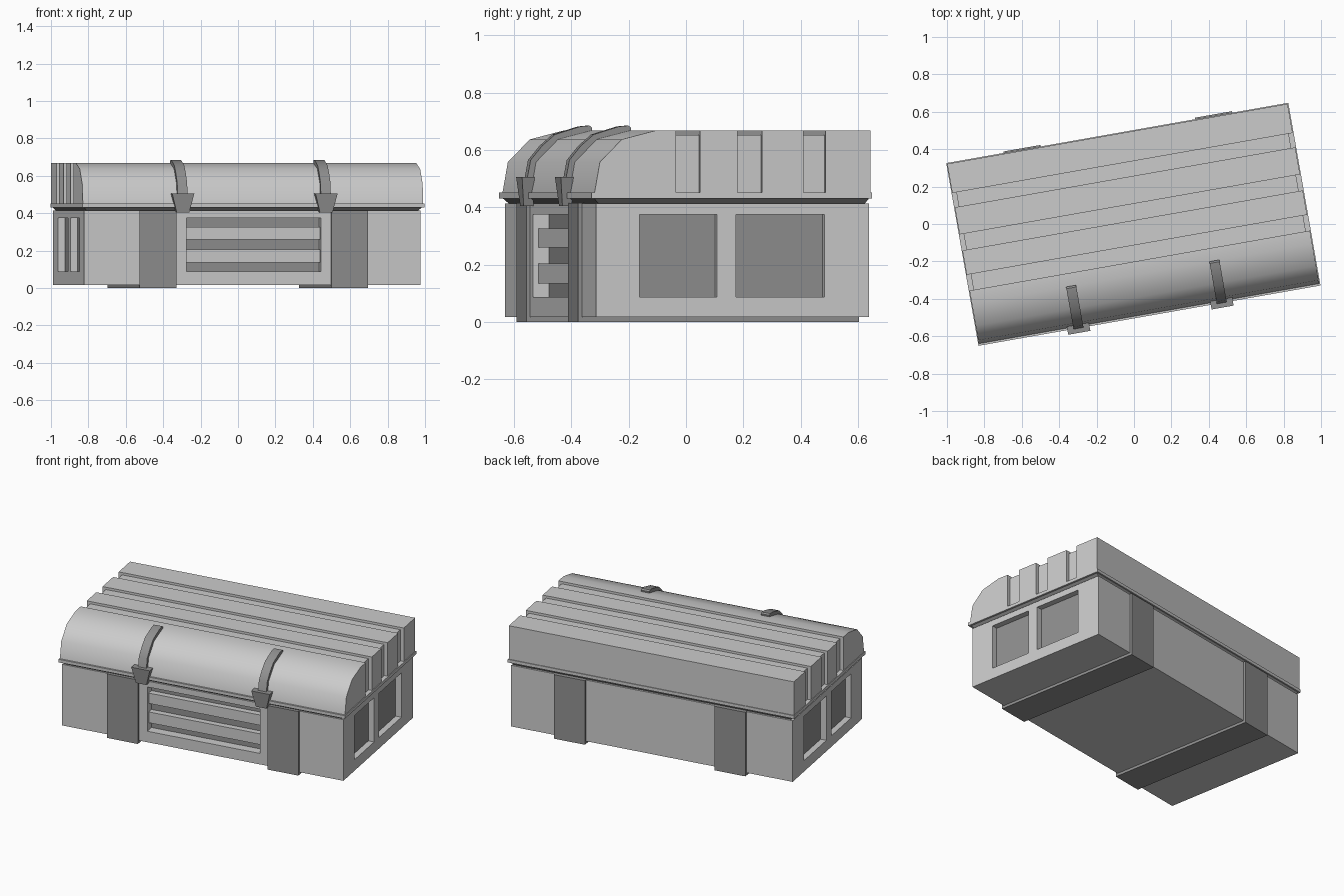
import bpy, bmesh, math

if "Cube" in bpy.data.objects:
    bpy.data.objects.remove(bpy.data.objects["Cube"])

TURN = math.radians(10)          # the whole chest is turned on its base
dark = bpy.data.materials.new("dark_grey")
dark.diffuse_color = (0.28, 0.28, 0.28, 1)
dark.use_nodes = True
dark.node_tree.nodes["Principled BSDF"].inputs["Base Color"].default_value = dark.diffuse_color


def finish(name, bm, mat=None):
    bmesh.ops.recalc_face_normals(bm, faces=bm.faces)
    me = bpy.data.meshes.new(name)
    bm.to_mesh(me)
    bm.free()
    ob = bpy.data.objects.new(name, me)
    bpy.context.collection.objects.link(ob)
    ob.rotation_euler.z = TURN
    if mat:
        me.materials.append(mat)
    return ob


def loft(name, ring_a, ring_b, mat=None):
    """Solid between two matching rings of points."""
    bm = bmesh.new()
    a = [bm.verts.new(p) for p in ring_a]
    b = [bm.verts.new(p) for p in ring_b]
    bm.faces.new(a)
    bm.faces.new(b)
    for i in range(len(a)):
        j = (i + 1) % len(a)
        bm.faces.new((a[i], a[j], b[j], b[i]))
    return finish(name, bm, mat)


def prism(name, profile, x0, x1, mat=None):
    """Side profile of (y, z) points extruded along x."""
    return loft(name, [(x0, y, z) for y, z in profile],
                [(x1, y, z) for y, z in profile], mat)


def box(name, x0, x1, y0, y1, z0, z1, mat=None):
    return prism(name, [(y0, z0), (y1, z0), (y1, z1), (y0, z1)], x0, x1, mat)


def select_only(ob):
    bpy.ops.object.select_all(action='DESELECT')
    ob.select_set(True)
    bpy.context.view_layer.objects.active = ob


def carve(ob, cutter):
    bpy.context.view_layer.update()
    mod = ob.modifiers.new("carve", 'BOOLEAN')
    mod.operation = 'DIFFERENCE'
    mod.solver = 'EXACT'
    mod.object = cutter
    select_only(ob)
    bpy.ops.object.modifier_apply(modifier=mod.name)
    bpy.data.objects.remove(cutter)


def smooth(ob, degrees):
    select_only(ob)
    bpy.ops.object.shade_smooth_by_angle(angle=math.radians(degrees))


# body with a recessed front panel and two recessed windows on each end
XL, XR, YF, YB = -0.919, 0.906, -0.478, 0.488
Z0, Z1 = 0.088, 0.375
body = box("body", XL, XR, YF, YB, 0.017, 0.413)
carve(body, box("cutter", -0.365, 0.365, YF - 0.1, YF + 0.06, Z0, Z1))
for y0, y1 in ((-0.325, -0.05), (0.018, 0.33)):
    carve(body, box("cutter", XR - 0.04, XR + 0.1, y0, y1, Z0, Z1))
    carve(body, box("cutter", XL - 0.1, XL + 0.04, y0, y1, Z0, Z1))
    box("window_right", XR - 0.045, XR - 0.038, y0, y1, Z0, Z1, dark)
    box("window_left", XL + 0.038, XL + 0.045, y0, y1, Z0, Z1, dark)

# front panel backing and slats
box("front_panel", -0.365, 0.365, YF + 0.058, YF + 0.065, Z0, Z1, dark)
for z0, z1 in ((0.135, 0.205), (0.26, 0.327)):
    box("front_slat", -0.365, 0.365, YF + 0.02, YF + 0.062, z0, z1)

# neck and rim between body and lid
loft("neck", [(x, y, 0.408) for x, y in ((-0.9, -0.462), (0.89, -0.462), (0.89, 0.472), (-0.9, 0.472))],
     [(x, y, 0.432) for x, y in ((-0.922, -0.487), (0.914, -0.487), (0.914, 0.487), (-0.922, 0.487))], dark)
box("rim", -0.932, 0.925, -0.497, 0.495, 0.431, 0.451)

# lid: recessed core, rounded front section and raised ribs
LX0, LX1, TOP = -0.928, 0.92, 0.668
box("lid_core", LX0 + 0.022, LX1 - 0.022, -0.25, 0.47, 0.445, TOP - 0.015)
curve = [(-0.487, 0.445), (-0.467, 0.558), (-0.389, 0.637), (-0.269, TOP)]
front = prism("lid_front", curve + [(-0.198, TOP), (-0.198, 0.445)], LX0, LX1)
smooth(front, 40)
for y0, y1 in ((-0.112, 0.02), (0.107, 0.254), (0.332, 0.49)):
    box("lid_rib", LX0, LX1, y0, y1, 0.445, TOP)

# mirrored pairs: body bands, lid straps and buckles
strap_outer = [(-0.268, 0.678), (-0.278, 0.685), (-0.31, 0.682), (-0.4, 0.654),
               (-0.445, 0.615), (-0.486, 0.565), (-0.508, 0.45)]
for side in (-1, 1):
    box("body_band", side * 0.42, side * 0.62, -0.491, 0.503, 0.0, 0.415, dark)
    cx = side * 0.389
    strap = prism("lid_strap", curve + strap_outer, cx - 0.027, cx + 0.027, dark)
    smooth(strap, 40)

    def ring(half, y0, y1, z):
        return [(cx - half, y0, z), (cx + half, y0, z), (cx + half, y1, z), (cx - half, y1, z)]
    loft("buckle", ring(0.06, -0.522, -0.478, 0.505), ring(0.034, -0.512, -0.478, 0.404), dark)
